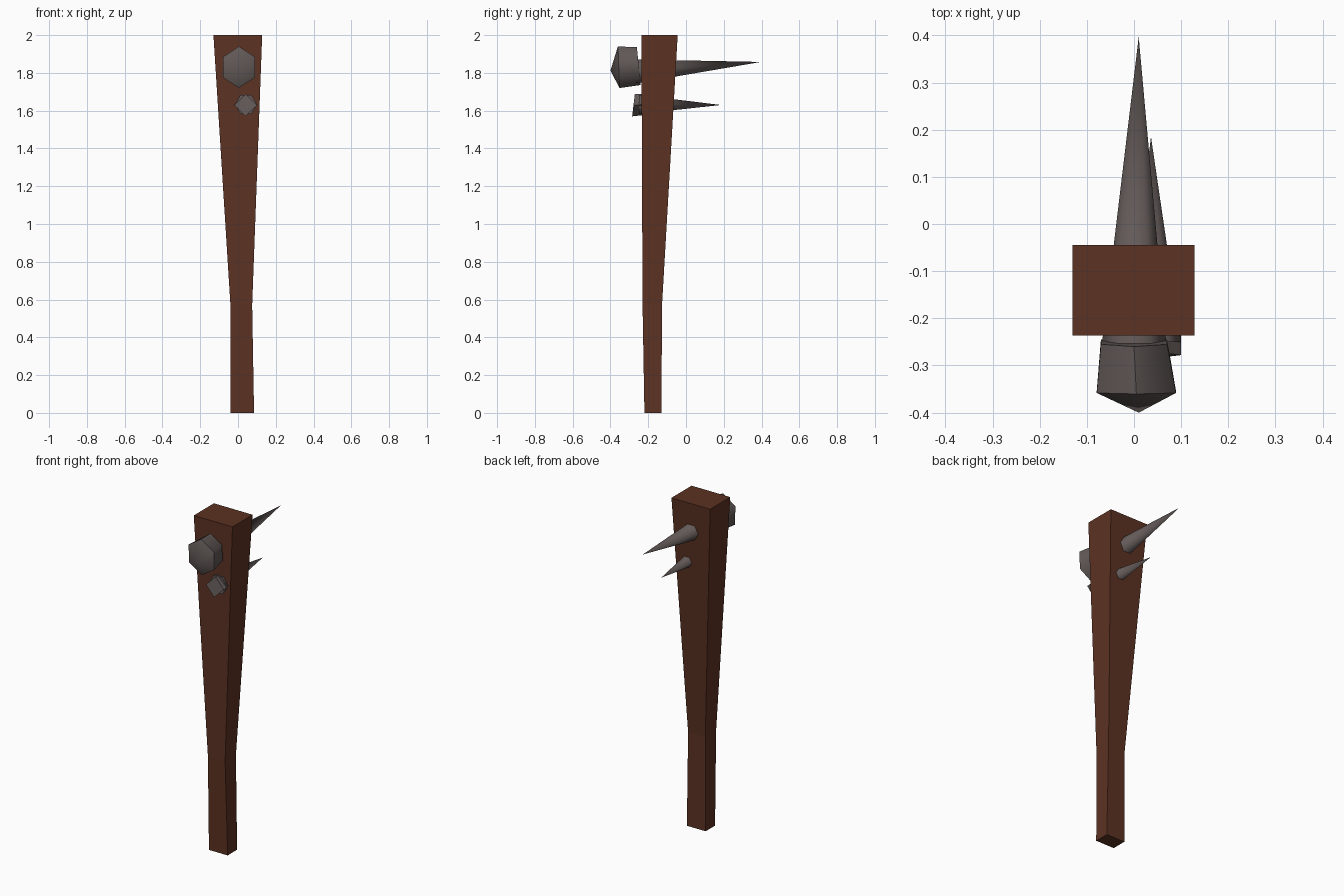
import bpy, math
from mathutils import Vector

if "Cube" in bpy.data.objects:
    bpy.data.objects.remove(bpy.data.objects["Cube"])


def material(name, rgb):
    m = bpy.data.materials.new(name)
    m.diffuse_color = (*rgb, 1)
    m.use_nodes = True
    m.node_tree.nodes["Principled BSDF"].inputs["Base Color"].default_value = m.diffuse_color
    return m


WOOD = material("brown wood", (0.107, 0.032, 0.016))
IRON = material("dark iron", (0.125, 0.103, 0.098))


def loft(name, rings, mat, tip=None, cap_end=True, smooth=None):
    """Skin equal-sized rings; optionally end in a point."""
    n = len(rings[0])
    verts = [v for r in rings for v in r]
    faces = [tuple(range(n))]
    for k in range(len(rings) - 1):
        a, b = k * n, (k + 1) * n
        faces += [(a + i, b + i, b + (i + 1) % n, a + (i + 1) % n) for i in range(n)]
    last = (len(rings) - 1) * n
    if tip:
        verts.append(tip)
        faces += [(last + i, len(verts) - 1, last + (i + 1) % n) for i in range(n)]
    else:
        faces.append(tuple(range(last + n - 1, last - 1, -1)))
    me = bpy.data.meshes.new(name)
    me.from_pydata([tuple(v) for v in verts], [], faces)
    me.materials.append(mat)
    ob = bpy.data.objects.new(name, me)
    bpy.context.collection.objects.link(ob)
    # consistent outward normals
    bpy.context.view_layer.objects.active = ob
    ob.select_set(True)
    bpy.ops.object.mode_set(mode='EDIT')
    bpy.ops.mesh.select_all(action='SELECT')
    bpy.ops.mesh.normals_make_consistent(inside=False)
    bpy.ops.object.mode_set(mode='OBJECT')
    if smooth:
        bpy.ops.object.shade_smooth_by_angle(angle=math.radians(smooth))
    ob.select_set(False)
    return ob


def rect(x0, x1, y0, y1, z):
    return [(x0, y0, z), (x1, y0, z), (x1, y1, z), (x0, y1, z)]


def ring(c, rx, rz, n, start, tilt):
    """Ring facing y; tilt leans its top toward -y."""
    pts = []
    for i in range(n):
        a = math.radians(start) + i * math.tau / n
        dz = rz * math.sin(a)
        pts.append(Vector((c[0] + rx * math.cos(a), c[1] - tilt * dz, c[2] + dz)))
    return pts


# wooden club
loft("club", [rect(-0.04, 0.085, -0.22, -0.13, 0),
              rect(-0.04, 0.075, -0.23, -0.127, 0.57),
              rect(-0.13, 0.128, -0.236, -0.044, 2)], WOOD)

# large spike with a hexagonal pointed head
loft("large_spike", [ring((0.0, -0.27, 1.808), 0.07, 0.073, 6, 0, 0.08)],
     IRON, tip=(0.01, 0.397, 1.858), smooth=62)
loft("large_spike_head", [ring((0.0, -0.25, 1.836), 0.081, 0.1, 6, 90, 0.1),
                          ring((0.005, -0.356, 1.83), 0.097, 0.11, 6, 90, 0.04)],
     IRON, tip=(0.01, -0.4, 1.812), smooth=62)

# small spike with a square head
loft("small_spike", [ring((0.042, -0.25, 1.633), 0.058, 0.058, 6, 0, 0)],
     IRON, tip=(0.036, 0.185, 1.63), smooth=62)
loft("small_spike_head", [ring((0.04, -0.225, 1.632), 0.06, 0.056, 4, 90, -0.1),
                          ring((0.04, -0.278, 1.629), 0.06, 0.059, 4, 90, -0.12)],
     IRON)
